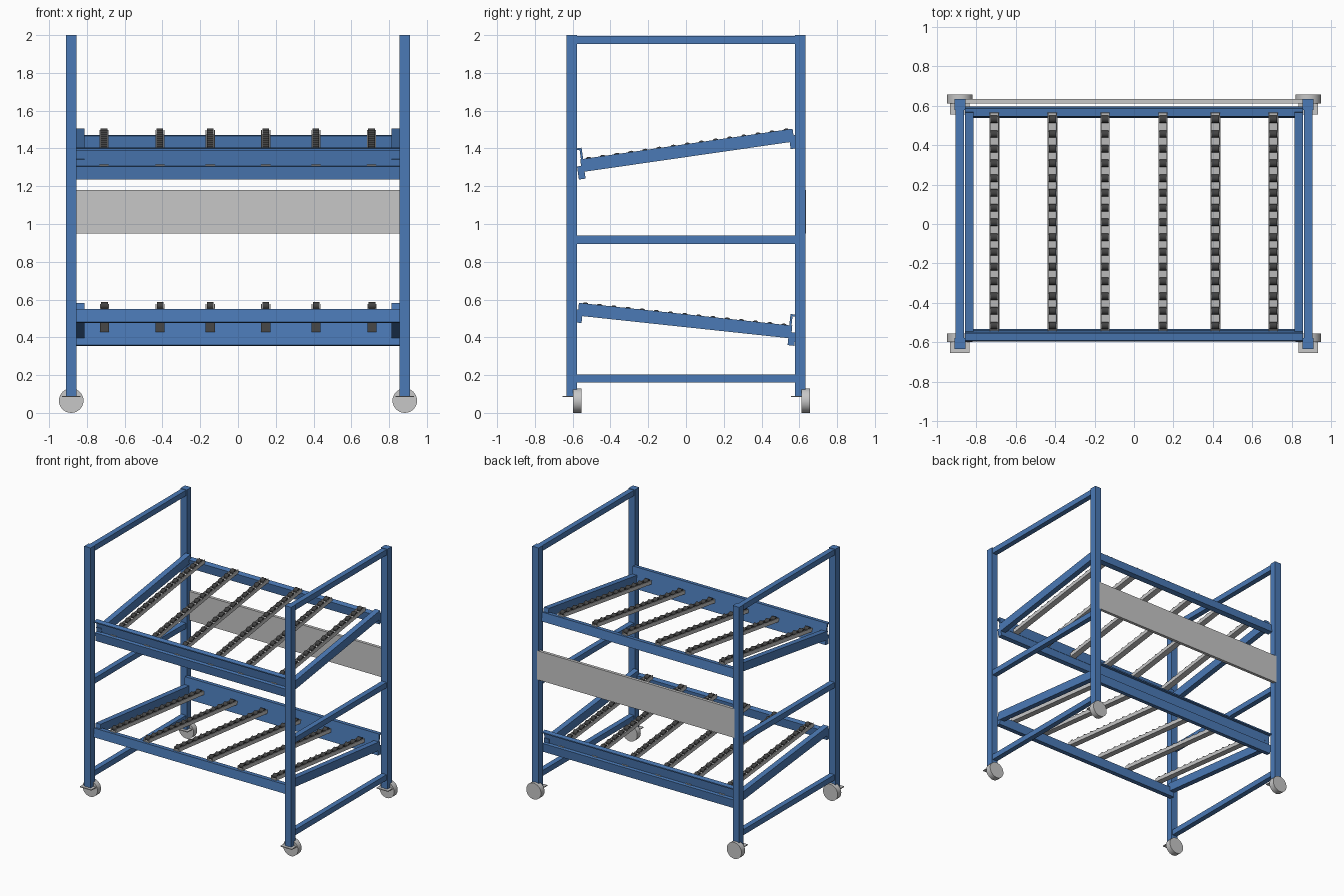
import bpy, bmesh, math
from mathutils import Matrix, Vector

cube = bpy.data.objects.get("Cube")
if cube:
    bpy.data.objects.remove(cube)


def material(name, rgb):
    m = bpy.data.materials.new(name)
    m.use_nodes = True
    m.diffuse_color = (*rgb, 1)
    bsdf = m.node_tree.nodes["Principled BSDF"]
    bsdf.inputs["Base Color"].default_value = (*rgb, 1)
    bsdf.inputs["Roughness"].default_value = 0.6
    return m


BLUE = material("blue paint", (0.07, 0.195, 0.47))
GREY = material("light grey", (0.57, 0.57, 0.57))
DARK = material("dark rubber", (0.055, 0.055, 0.055))


def add_box(bm, x, y, z):
    """Box from (min, max) pairs."""
    size = Vector((x[1] - x[0], y[1] - y[0], z[1] - z[0]))
    mid = Vector((sum(x), sum(y), sum(z))) / 2
    bmesh.ops.create_cube(bm, size=1, matrix=Matrix.Translation(mid) @ Matrix.Diagonal((*size, 1)))


def add_cylinder(bm, centre, radius, depth, axis, sides):
    turn = Matrix.Rotation(math.pi / 2, 4, 'Y' if axis == 'X' else 'X')
    bmesh.ops.create_cone(bm, cap_ends=True, segments=sides, radius1=radius, radius2=radius,
                          depth=depth, matrix=Matrix.Translation(centre) @ turn)


def finish(name, bm, mat, matrix=Matrix.Identity(4), smooth=False):
    mesh = bpy.data.meshes.new(name)
    if smooth:
        for f in bm.faces:
            f.smooth = len(f.verts) == 4
        for e in bm.edges:
            e.smooth = e.calc_face_angle(0) < 0.7
    bm.to_mesh(mesh)
    bm.free()
    mesh.materials.append(mat)
    ob = bpy.data.objects.new(name, mesh)
    ob.matrix_world = matrix
    bpy.context.scene.collection.objects.link(ob)


def box(name, x, y, z, mat, matrix=Matrix.Identity(4)):
    bm = bmesh.new()
    add_box(bm, x, y, z)
    finish(name, bm, mat, matrix)


def around(c, half):
    return (c - half, c + half)


POST_X, POST_Y, POST_HALF = 0.883, 0.605, 0.028

# Upright posts with casters
for side, sx in (("left", 1), ("right", -1)):
    for end, sy in (("front", -1), ("back", 1)):
        px, py = sx * POST_X, sy * POST_Y
        box(f"{end}_{side}_post", around(px, POST_HALF), around(py, POST_HALF), (0.09, 2), BLUE)
        box(f"{end}_{side}_caster_plate", around(px, 0.05), around(py, 0.05), (0.083, 0.09), GREY)
        bm = bmesh.new()
        add_cylinder(bm, (px, py + 0.028, 0.065), 0.065, 0.045, 'Y', 32)
        finish(f"{end}_{side}_caster_wheel", bm, GREY, smooth=True)

    # Horizontal side bars
    for level, z in (("bottom", 0.182), ("middle", 0.917), ("top", 1.974)):
        box(f"{level}_{side}_bar", around(sx * POST_X, 0.021), (-0.58, 0.58), around(z, 0.022), BLUE)

# Sign panel across the back
box("back_panel", (-0.87, 0.87), (0.61, 0.634), (0.95, 1.18), GREY)

TRACKS = (-0.709, -0.414, -0.147, 0.147, 0.412, 0.706)


def shelf(prefix, height, slope, turn):
    """Sloped roller shelf; its low end is at local -y."""
    frame = (Matrix.Translation((0, 0, height)) @ Matrix.Rotation(turn, 4, 'Z')
             @ Matrix.Rotation(slope, 4, 'X'))
    span = (-0.856, 0.856)
    # Side rails
    for side, sx in (("first", 1), ("second", -1)):
        box(f"{prefix}_{side}_side_rail", around(sx * 0.835, 0.022), (-0.566, 0.57), (-0.068, 0), BLUE, frame)
    # Cross tubes
    box(f"{prefix}_high_cross_tube", span, (0.545, 0.588), (-0.105, -0.035), BLUE, frame)
    box(f"{prefix}_low_cross_tube", span, (-0.588, -0.552), (-0.105, -0.035), BLUE, frame)
    # Stop lip with folded top
    bm = bmesh.new()
    add_box(bm, span, (-0.562, -0.55), (-0.035, 0.06))
    add_box(bm, span, (-0.588, -0.562), (0.05, 0.06))
    finish(f"{prefix}_stop_lip", bm, BLUE, frame)
    # Roller tracks
    for i, tx in enumerate(TRACKS, 1):
        bm = bmesh.new()
        along = (-0.566, 0.565)
        add_box(bm, around(tx, 0.024), along, (-0.035, -0.029))
        for s in (-1, 1):
            add_box(bm, around(tx + s * 0.0215, 0.0025), (-0.55, 0.565), (-0.029, -0.006))
        finish(f"{prefix}_track_{i}", bm, GREY, frame)
        bm = bmesh.new()
        for k in range(15):
            add_cylinder(bm, (tx, -0.522 + k * 0.0755, -0.012), 0.019, 0.036, 'X', 14)
        finish(f"{prefix}_rollers_{i}", bm, DARK, frame, smooth=True)


shelf("upper_shelf", 1.423, math.radians(8.2), 0)
shelf("lower_shelf", 0.522, math.radians(6.1), math.pi)
